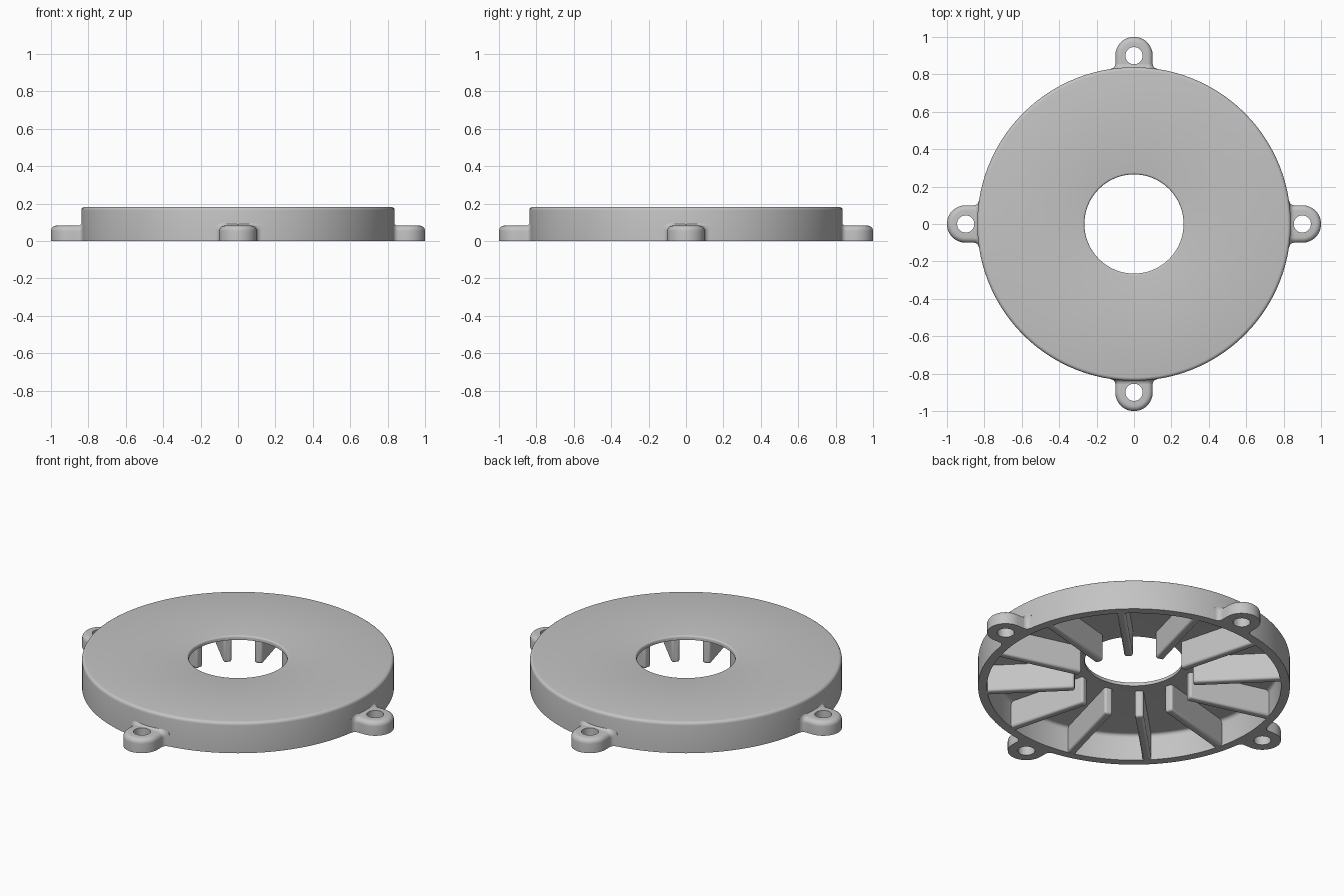
import bpy
import bmesh
from math import sin, cos, pi, radians

if "Cube" in bpy.data.objects:
    bpy.data.objects.remove(bpy.data.objects["Cube"], do_unlink=True)

GREY = (0.55, 0.55, 0.55, 1)
grey = bpy.data.materials.new("plain_grey")
grey.use_nodes = True
grey.diffuse_color = GREY
grey.node_tree.nodes["Principled BSDF"].inputs["Base Color"].default_value = GREY


def finish(name, bm, angle=0.0, bevel=0.0):
    """Turn a bmesh into a smooth-shaded object, turned about the z axis."""
    bmesh.ops.recalc_face_normals(bm, faces=bm.faces)
    mesh = bpy.data.meshes.new(name)
    bm.to_mesh(mesh)
    bm.free()
    mesh.materials.append(grey)
    ob = bpy.data.objects.new(name, mesh)
    bpy.context.collection.objects.link(ob)
    ob.rotation_euler.z = angle
    bpy.ops.object.select_all(action="DESELECT")
    ob.select_set(True)
    bpy.context.view_layer.objects.active = ob
    bpy.ops.object.shade_smooth_by_angle(angle=radians(35))
    if bevel:
        mod = ob.modifiers.new("rounding", "BEVEL")
        mod.width = bevel
        mod.segments = 4
    return ob


def arc(cx, cz, r, start, end, steps=4):
    """Points on an arc, angles in degrees."""
    turns = [radians(start + (end - start) * i / steps) for i in range(steps + 1)]
    return [(cx + r * cos(t), cz + r * sin(t)) for t in turns]


def skin(bm, loops, closed):
    """Join rings of points with quads."""
    rings = [[bm.verts.new(p) for p in loop] for loop in loops]
    count = len(rings[0])
    for i in range(len(rings) if closed else len(rings) - 1):
        a, b = rings[i], rings[(i + 1) % len(rings)]
        for j in range(count):
            k = (j + 1) % count
            bm.faces.new((a[j], a[k], b[k], b[j]))
    return rings


# Housing: top plate with a centre hole and an outer wall, open underneath
OUTER, INNER, HOLE, TOP, UNDER = 0.838, 0.79, 0.265, 0.182, 0.158
profile = [(INNER, 0), (OUTER, 0)]
profile += arc(OUTER - 0.018, TOP - 0.018, 0.018, 0, 90)
profile += arc(HOLE + 0.01, TOP - 0.01, 0.01, 90, 180)
profile += [(HOLE, UNDER)]
profile += arc(INNER - 0.02, UNDER - 0.02, 0.02, 90, 0)
SEG = 144
bm = bmesh.new()
skin(bm, [[(r * cos(2 * pi * i / SEG), r * sin(2 * pi * i / SEG), z)
           for r, z in profile] for i in range(SEG)], True)
finish("housing", bm)

# Radial ribs under the plate
for i in range(12):
    bm = bmesh.new()
    bmesh.ops.create_cube(bm, size=1)
    for v in bm.verts:
        v.co.x = 0.815 if v.co.x > 0 else 0.32
        v.co.y *= 0.046
        v.co.z = 0.172 if v.co.z > 0 else 0
    finish(f"rib_{i + 1}", bm, radians(15 + 30 * i), 0.013)

# Mounting ears with a screw hole and a rounded top edge
EAR_X, EAR_R, EAR_H, ROUND, SCREW = 0.9, 0.1, 0.082, 0.028, 0.046


def ear_loop(radius, z, hole=False):
    """Circle outwards, square towards the housing."""
    pts = []
    for i in range(48):
        t = 2 * pi * i / 48
        c, s = cos(t), sin(t)
        k = radius
        if c < 0 and not hole:
            k = radius / max(abs(c), abs(s))
        pts.append((EAR_X + k * c, k * s, z))
    return pts


def ear_section(x, grow):
    """Arched cross-section of an ear, swollen by grow."""
    w, h, r = EAR_R + grow, EAR_H + grow, ROUND + grow * 0.6
    pts = [(w, 0)] + arc(w - r, h - r, r, 0, 90, 6)
    pts += arc(r - w, h - r, r, 90, 180, 6) + [(-w, 0)]
    return [(x, y, z) for y, z in pts]


for name, turn in (("left", 0), ("back", 90), ("right", 180), ("front", 270)):
    bm = bmesh.new()
    loops = [ear_loop(SCREW, 0, True), ear_loop(EAR_R, 0)]
    loops += [ear_loop(r, z) for r, z in
              arc(EAR_R - ROUND, EAR_H - ROUND, ROUND, 0, 90, 6)]
    loops.append(ear_loop(SCREW, EAR_H, True))
    skin(bm, loops, True)
    finish(name + "_ear", bm, radians(turn))

    # Concave blend from the ear into the housing wall
    bm = bmesh.new()
    size, end = 0.03, EAR_X - SCREW + 0.001
    sections = [ear_section(0.81, size)]
    for i in range(7):
        a = radians(15 * i)
        sections.append(ear_section(end - size * cos(a) + 0.004 * cos(a),
                                    size * (1 - sin(a))))
    rings = skin(bm, sections, False)
    bm.faces.new(rings[0])
    bm.faces.new(rings[-1])
    finish(name + "_ear_blend", bm, radians(turn))
